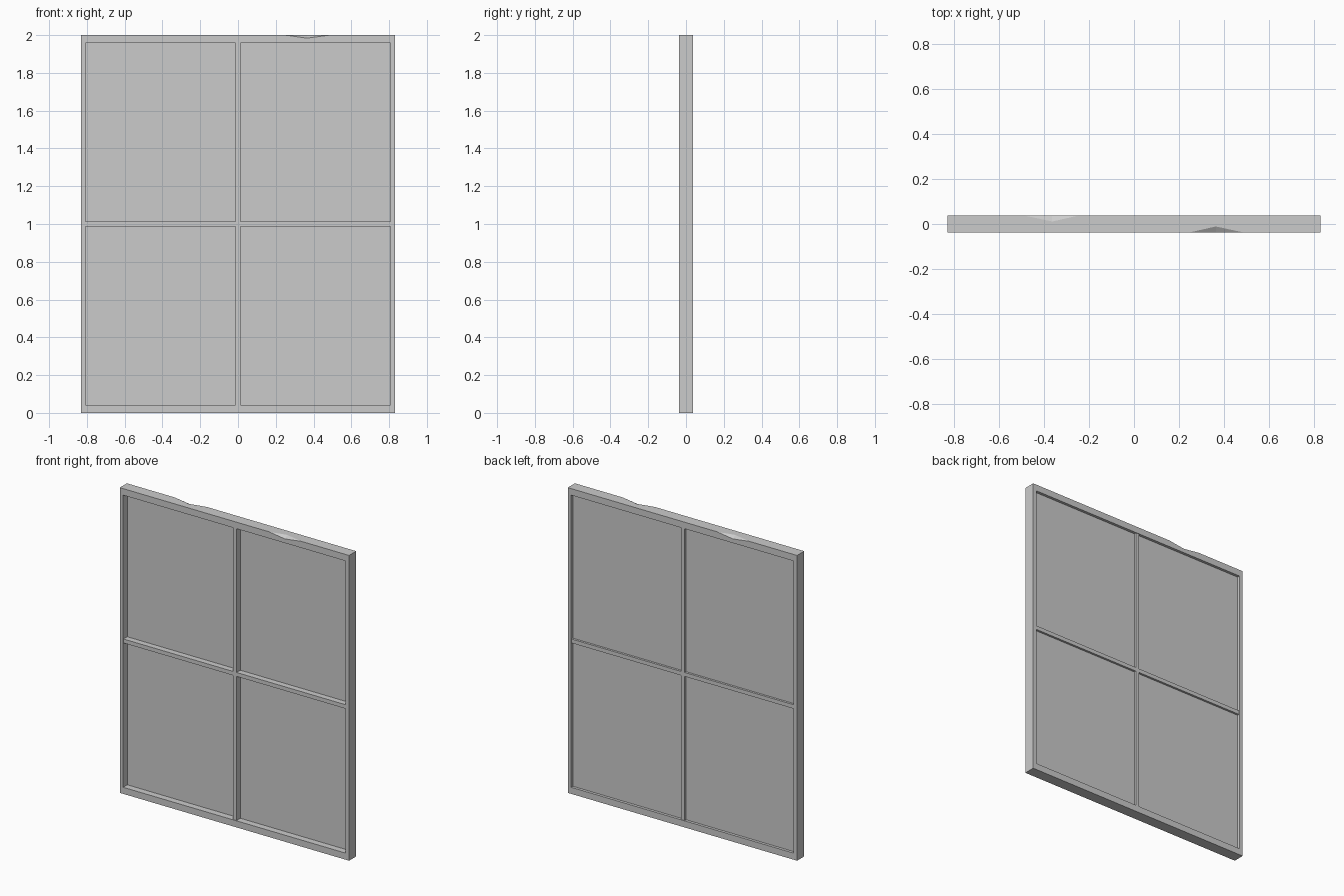
import bpy, bmesh
from mathutils import Vector

if "Cube" in bpy.data.objects:
    bpy.data.objects.remove(bpy.data.objects["Cube"])

W, D, H = 0.831, 0.037, 2.0          # half width, half depth, height
SIDE, RAIL = 0.807, 0.043            # inner half width, rail height


def add_mesh(name, bm):
    me = bpy.data.meshes.new(name)
    bm.to_mesh(me)
    bm.free()
    ob = bpy.data.objects.new(name, me)
    bpy.context.collection.objects.link(ob)
    return ob


def box(name, lo, hi):
    bm = bmesh.new()
    bmesh.ops.create_cube(bm, size=1)
    lo, hi = Vector(lo), Vector(hi)
    for v in bm.verts:
        v.co = (lo + hi) / 2 + v.co * (hi - lo)
    return add_mesh(name, bm)


def cut(ob, cutter):
    cutter.hide_render = True
    m = ob.modifiers.new("cut", 'BOOLEAN')
    m.object, m.operation, m.solver = cutter, 'DIFFERENCE', 'EXACT'
    bpy.context.view_layer.objects.active = ob
    bpy.ops.object.modifier_apply(modifier=m.name)
    bpy.data.objects.remove(cutter)


# Outer frame: one block with the opening cut through
frame = box("frame", (-W, -D, 0), (W, D, H))
cut(frame, box("opening_cutter", (-SIDE, -1, RAIL), (SIDE, 1, H - RAIL)))


# Finger notches in the top edge, front right and back left.
# The cutter planes pass through the notch corners and stick out of the frame.
def notch(s):
    bm = bmesh.new()
    deep = Vector((0.365, -0.011, H))
    low = Vector((0.365, -D, H - 0.016))
    pts = [deep, low]
    for x in (0.25, 0.485):
        end = Vector((x, -D, H))
        pts += [end, end + Vector((0, -0.02, 0.02))]
    for p in pts:
        bm.verts.new((p.x * s, p.y * s, p.z))
    bmesh.ops.convex_hull(bm, input=bm.verts)
    # extend the sharp ridge past the surface so the cut is clean
    bmesh.ops.recalc_face_normals(bm, faces=bm.faces)
    return add_mesh("notch_cutter", bm)


for s in (1, -1):
    cut(frame, notch(s))

# Glazing bars, set back slightly from the frame faces
B, G = 0.013, 0.033
box("vertical_bar", (-B, -G, RAIL), (B, G, H - RAIL))
for s, side in ((-1, "left"), (1, "right")):
    x0, x1 = sorted((s * B, s * SIDE))
    box("horizontal_bar_" + side, (x0, -G, 1 - B), (x1, G, 1 + B))

# Panes, nearer the back than the front
for s, side in ((-1, "left"), (1, "right")):
    x0, x1 = sorted((s * B, s * SIDE))
    for z0, z1, level in ((RAIL, 1 - B, "lower"), (1 + B, H - RAIL, "upper")):
        box(f"pane_{level}_{side}", (x0, 0.006, z0), (x1, 0.019, z1))
